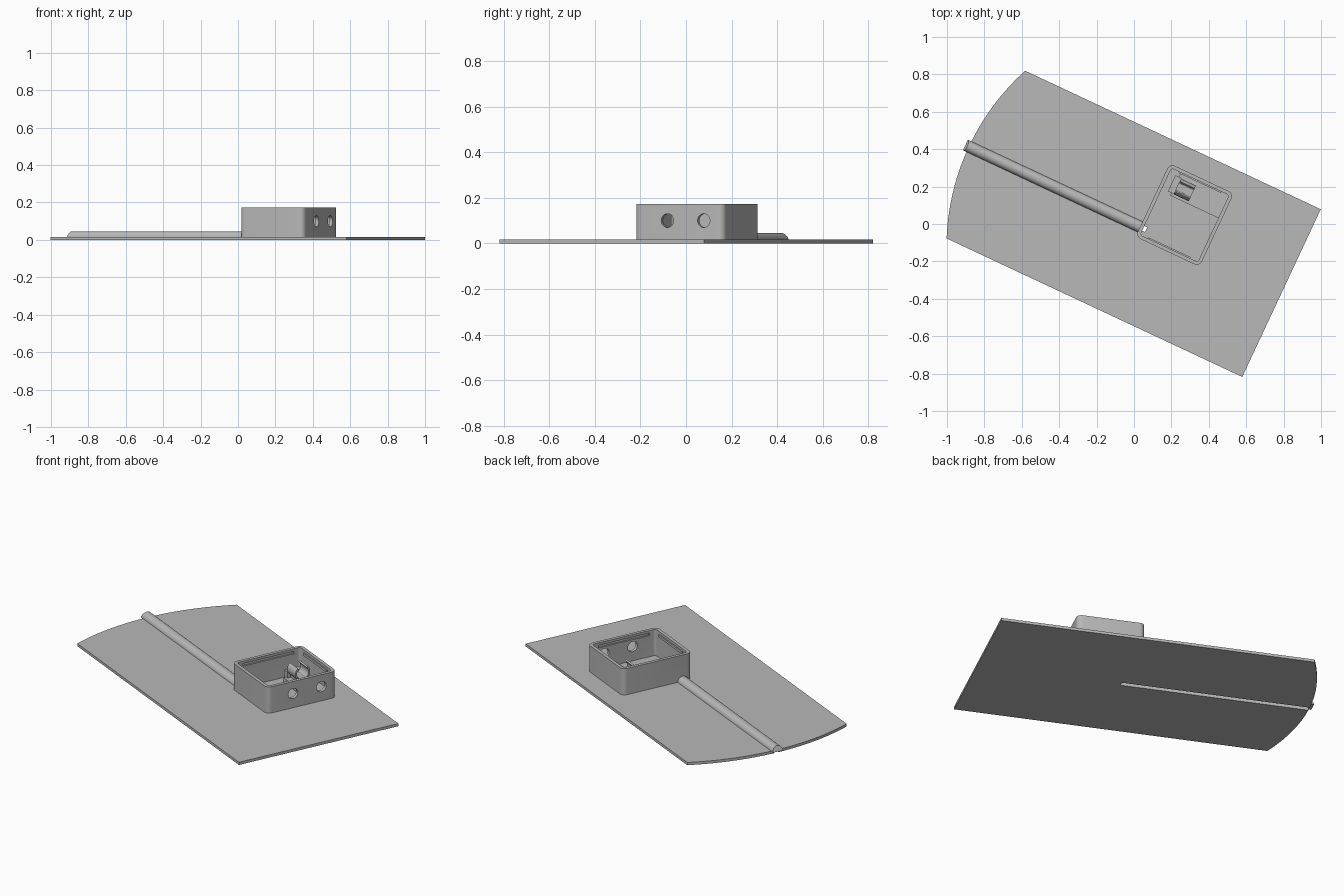
import bpy
import bmesh
from math import pi, sin, cos, asin, radians
from mathutils import Matrix

cube = bpy.data.objects.get("Cube")
if cube:
    bpy.data.objects.remove(cube, do_unlink=True)

TURN = Matrix.Rotation(radians(-25.1), 4, 'Z')   # whole model is turned on the ground
PLATE = 0.016                                    # plate thickness
TOP = 0.172                                      # box height

grey = bpy.data.materials.new("plain grey")
grey.use_nodes = True
grey.diffuse_color = (0.48, 0.48, 0.48, 1)
grey.node_tree.nodes["Principled BSDF"].inputs["Base Color"].default_value = (0.48, 0.48, 0.48, 1)


def prism(name, outline, low, high, axis='Z'):
    """Extrude a closed outline along z, or along x with the outline in (y, z)."""
    bm = bmesh.new()
    place = (lambda p, h: (p[0], p[1], h)) if axis == 'Z' else (lambda p, h: (h, p[0], p[1]))
    face = bm.faces.new([bm.verts.new(place(p, low)) for p in outline])
    out = bmesh.ops.extrude_face_region(bm, geom=[face])
    verts = [g for g in out["geom"] if isinstance(g, bmesh.types.BMVert)]
    step = (0, 0, high - low) if axis == 'Z' else (high - low, 0, 0)
    bmesh.ops.translate(bm, verts=verts, vec=step)
    bmesh.ops.recalc_face_normals(bm, faces=bm.faces)
    mesh = bpy.data.meshes.new(name)
    bm.to_mesh(mesh)
    bm.free()
    mesh.materials.append(grey)
    obj = bpy.data.objects.new(name, mesh)
    bpy.context.collection.objects.link(obj)
    obj.matrix_world = TURN
    return obj


def arc(cx, cy, r, start, end, n):
    return [(cx + r * cos(start + (end - start) * i / n),
             cy + r * sin(start + (end - start) * i / n)) for i in range(n + 1)]


def rounded(x0, x1, y0, y1, r):
    corners = ((x1 - r, y1 - r), (x0 + r, y1 - r), (x0 + r, y0 + r), (x1 - r, y0 + r))
    return [p for k, (x, y) in enumerate(corners)
            for p in arc(x, y, r, k * pi / 2, (k + 1) * pi / 2, 6)]


def rect(x0, x1, y0, y1):
    return [(x0, y0), (x1, y0), (x1, y1), (x0, y1)]


def cut(obj, cutters):
    for c in cutters:
        m = obj.modifiers.new("cut", 'BOOLEAN')
        m.operation = 'DIFFERENCE'
        m.solver = 'EXACT'
        m.object = c
    bpy.context.view_layer.update()
    shape = obj.evaluated_get(bpy.context.evaluated_depsgraph_get())
    mesh = bpy.data.meshes.new_from_object(shape)
    obj.modifiers.clear()
    obj.data = mesh
    for c in cutters:
        bpy.data.objects.remove(c, do_unlink=True)


def channel():
    """Arched slot, open at the bottom, running along the tube."""
    profile = [(-0.014, -0.02)] + arc(0, 0.02, 0.014, pi, 0, 10) + [(0.014, -0.02)]
    return prism("channel_cutter", profile, -0.975, 0.072, 'X')


# Base plate with one bowed end
HALF, RADIUS = 0.495, 1.27
sweep = asin(HALF / RADIUS)
bow = arc(-0.975 + RADIUS, 0, RADIUS, pi - sweep, pi + sweep, 32)
plate = prism("base_plate", bow + [(0.871, -HALF), (0.871, HALF)], 0, PLATE)
cut(plate, [channel()])

# Half-round cable tube with a sloped outer end
tube = prism("cable_tube", arc(0, PLATE - 0.001, 0.031, 0, pi, 20), -0.995, 0.045, 'X')
for v in tube.data.vertices:
    if v.co.x < -0.9:
        v.co.x += 0.4 * (v.co.z - PLATE)
cut(tube, [channel()])

# Open box with rounded corners
X0, X1, Y0, Y1, WALL = 0.036, 0.414, -0.058, 0.374, 0.019
box = prism("box_walls", rounded(X0, X1, Y0, Y1, 0.03), PLATE - 0.001, TOP)
cutters = [prism("inside_cutter",
                 rounded(X0 + WALL, X1 - WALL, Y0 + WALL, Y1 - WALL, 0.014), 0, TOP + 0.1),
           channel()]
for y in (0.104, 0.28):
    hole = arc(y, 0.1, 0.03, 0, 2 * pi, 32)[:-1]
    cutters.append(prism("hole_cutter", hole, X1 - 0.05, X1 + 0.05, 'X'))
for x in (X0 + WALL, X1 - WALL):
    cutters.append(prism("groove_cutter", rect(x - 0.008, x + 0.008, 0.0, 0.315),
                         TOP - 0.03, TOP - 0.015))
cut(box, cutters)

# Lid catches on the two short walls
for name, y in (("front_catch", Y0 + WALL), ("rear_catch", Y1 - WALL)):
    prism(name, rect(0.1, 0.35, y - 0.007, y + 0.007), TOP - 0.03, TOP - 0.015)

# Raised shelf, holder foot and stop block
prism("shelf", rect(0.11, X1 - WALL + 0.002, 0.22, Y1 - WALL + 0.002), PLATE - 0.001, 0.045)
prism("holder_foot", rect(0.125, 0.213, 0.255, 0.305), 0.04, 0.07)
prism("stop_block", rect(0.09, 0.126, 0.235, 0.33), PLATE - 0.001, 0.08)

# Open ring holder in line with the wall hole
gap = radians(42)
ring = (arc(0.28, 0.1, 0.046, pi / 2 + gap, 2.5 * pi - gap, 28)
        + arc(0.28, 0.1, 0.036, 2.5 * pi - gap, pi / 2 + gap, 28))
prism("ring_holder", ring, 0.125, 0.213, 'X')

# Smooth the curved parts, keep hard edges
bpy.ops.object.select_all(action='DESELECT')
for obj in bpy.context.collection.objects:
    if obj.type == 'MESH' and grey.name in obj.data.materials:
        obj.select_set(True)
        bpy.context.view_layer.objects.active = obj
bpy.ops.object.shade_smooth_by_angle(angle=radians(30))
